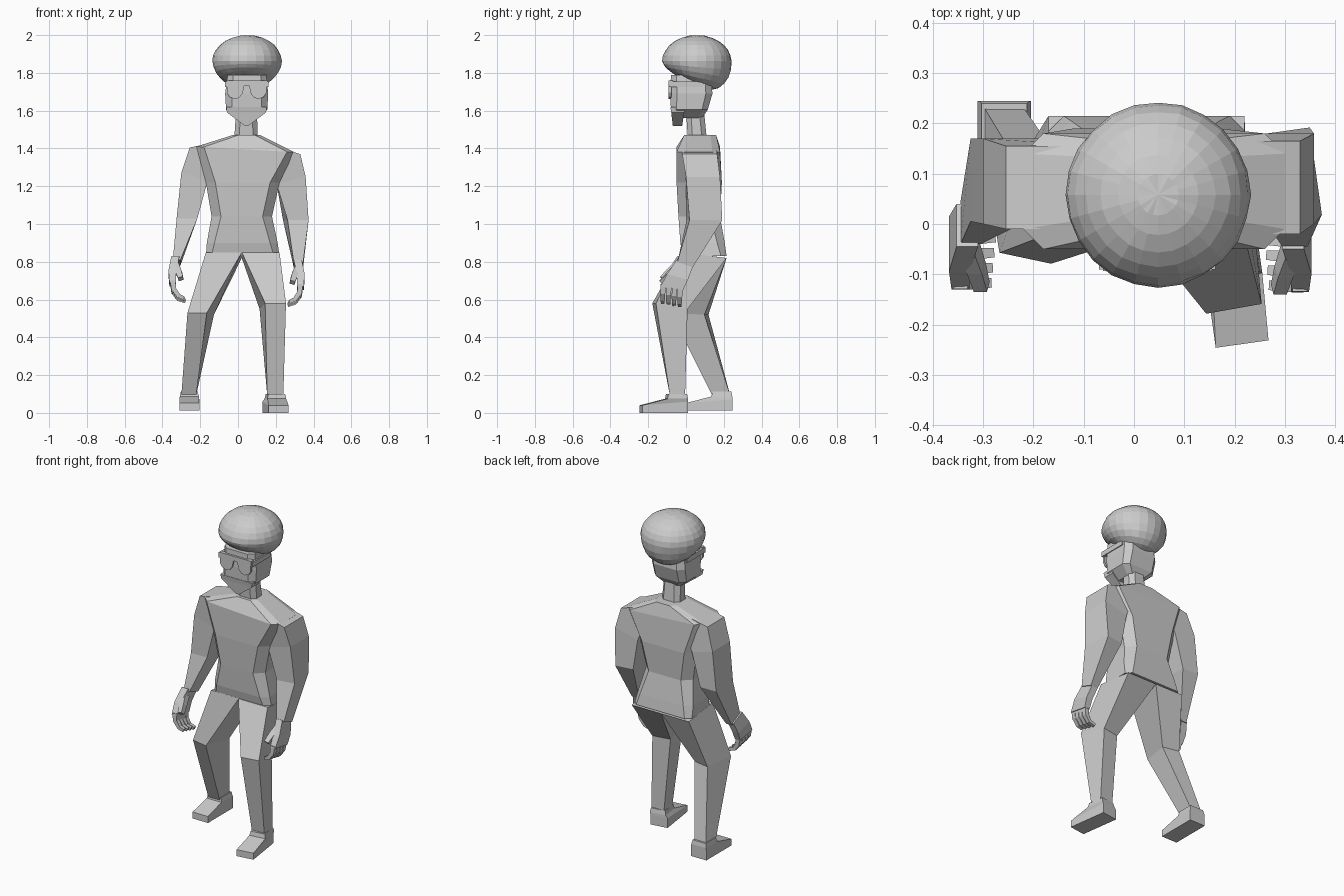
import bpy, bmesh, math, random
from mathutils import Vector, Matrix

random.seed(4)


def finish(name, bm):
    bmesh.ops.recalc_face_normals(bm, faces=bm.faces)
    me = bpy.data.meshes.new(name)
    bm.to_mesh(me)
    bm.free()
    ob = bpy.data.objects.new(name, me)
    bpy.context.collection.objects.link(ob)
    return ob


def ring(x0, x1, y0, y1, z, tx=0, ty=0, yaw=0, c=0):
    """Rectangle at height z; tx/ty lift the x1/y1 edge, c chamfers corners."""
    if c:
        pts = [(x0 + c, y0), (x1 - c, y0), (x1, y0 + c), (x1, y1 - c),
               (x1 - c, y1), (x0 + c, y1), (x0, y1 - c), (x0, y0 + c)]
    else:
        pts = [(x0, y0), (x1, y0), (x1, y1), (x0, y1)]
    mid = Vector(((x0 + x1) / 2, (y0 + y1) / 2, 0))
    rot = Matrix.Rotation(math.radians(yaw), 3, 'Z')
    return [mid + rot @ (Vector((x, y, 0)) - mid)
            + Vector((0, 0, z + tx * (x - x0) / (x1 - x0) + ty * (y - y0) / (y1 - y0)))
            for x, y in pts]


def loft(name, rings):
    bm = bmesh.new()
    loops = [[bm.verts.new(p) for p in r] for r in rings]
    n = len(loops[0])
    for a, b in zip(loops, loops[1:]):
        for i in range(n):
            j = (i + 1) % n
            bm.faces.new((a[i], a[j], b[j], b[i]))
    bm.faces.new(loops[0])
    bm.faces.new(loops[-1])
    return finish(name, bm)


def tube(name, pts, w):
    """Square section tapering along a path."""
    rings = []
    for i, p in enumerate(pts):
        d = (Vector(pts[min(i + 1, len(pts) - 1)]) - Vector(pts[max(i - 1, 0)])).normalized()
        u = d.cross(Vector((0, 1, 0))).normalized()
        v = d.cross(u)
        r = w * (1 - 0.12 * i)
        rings.append([Vector(p) + u * a * r + v * b * r
                      for a, b in ((-1, -1), (1, -1), (1, 1), (-1, 1))])
    return loft(name, rings)


# Torso
loft("torso", [
    ring(-0.03, 0.12, -0.01, 0.16, 1.47, c=0.03),
    ring(-0.22, 0.30, -0.05, 0.18, 1.41, tx=-0.03, c=0.04),
    ring(-0.17, 0.22, -0.05, 0.19, 1.22, c=0.05),
    ring(-0.14, 0.18, -0.04, 0.18, 1.04, c=0.05),
    ring(-0.165, 0.21, -0.03, 0.205, 0.90, c=0.04),
    ring(-0.17, 0.22, -0.015, 0.215, 0.83, c=0.03)])

# Arms
loft("right_arm", [
    ring(0.12, 0.33, -0.02, 0.165, 1.435, tx=-0.065),
    ring(0.205, 0.358, 0.0, 0.18, 1.21, tx=0.04),
    ring(0.25, 0.362, 0.01, 0.185, 1.02, yaw=8),
    ring(0.295, 0.345, -0.045, 0.035, 0.80, ty=-0.03)])
loft("left_arm", [
    ring(-0.255, -0.06, -0.01, 0.155, 1.405, tx=0.04),
    ring(-0.30, -0.16, 0.0, 0.17, 1.27, tx=-0.04),
    ring(-0.325, -0.215, 0.005, 0.17, 1.03),
    ring(-0.345, -0.305, -0.04, 0.045, 0.81, ty=-0.03)])

# Legs, knees bent
loft("right_leg", [
    ring(0.02, 0.22, -0.025, 0.215, 0.85, ty=-0.03),
    ring(0.128, 0.24, -0.17, 0.0, 0.58, ty=-0.03, yaw=10),
    ring(0.155, 0.24, -0.085, -0.005, 0.09)])
loft("left_leg", [
    ring(-0.17, 0.02, -0.02, 0.215, 0.85, ty=-0.03),
    ring(-0.25, -0.145, -0.07, 0.11, 0.53, ty=-0.01, yaw=-12),
    ring(-0.30, -0.222, 0.14, 0.235, 0.09)])

# Shoes
for name, cx, yh, yaw, z in (("right_shoe", 0.198, 0.005, 8, 0.0), ("left_shoe", -0.258, 0.245, 0, 0.012)):
    loft(name, [
        ring(cx - 0.053, cx + 0.053, yh - 0.245, yh, z, yaw=yaw),
        ring(cx - 0.053, cx + 0.053, yh - 0.245, yh, z + 0.04, ty=0.02, yaw=yaw),
        ring(cx - 0.05, cx + 0.05, yh - 0.11, yh, z + 0.075, yaw=yaw),
        ring(cx - 0.045, cx + 0.045, yh - 0.105, yh - 0.005, z + 0.10, yaw=yaw)])

# Hands: palm, four curled fingers, thumb
for side, s, ox, oy, oz in (("right", 1, 0.0, 0.0, 0.0), ("left", -1, 0.015, 0.005, 0.02)):
    def P(x, y, z):
        return Vector((s * (x + ox), y + oy, z + oz))

    def hand_ring(*a, **k):
        return [P(*p) for p in ring(*a, **k)]

    loft(side + "_palm", [
        hand_ring(0.295, 0.338, -0.05, 0.035, 0.81, ty=-0.04),
        hand_ring(0.312, 0.353, -0.10, 0.01, 0.735, ty=-0.03),
        hand_ring(0.312, 0.348, -0.135, -0.015, 0.67, ty=-0.02)])
    for i in range(4):
        y = -0.12 + i * 0.03
        z = 0.68 - i * 0.006
        tube(f"{side}_finger_{i + 1}", [
            P(0.33, y, z), P(0.325, y - 0.003, z - 0.045),
            P(0.30, y - 0.004, z - 0.08), P(0.272 - i * 0.003, y - 0.002, z - 0.092)], 0.0145)
    tube(side + "_thumb", [P(0.315, -0.05, 0.765), P(0.298, -0.095, 0.725), P(0.288, -0.13, 0.69)], 0.018)

# Neck and head
loft("neck", [
    ring(-0.02, 0.105, 0.01, 0.11, 1.45, c=0.025),
    ring(-0.01, 0.10, 0.0, 0.095, 1.60, c=0.025)])
loft("head", [
    ring(-0.055, 0.15, -0.08, 0.13, 1.79, c=0.03),
    ring(-0.068, 0.16, -0.083, 0.14, 1.69, c=0.035),
    ring(-0.063, 0.155, -0.08, 0.115, 1.605, c=0.03),
    ring(-0.01, 0.10, -0.04, 0.085, 1.56, c=0.02)])
# Pointed beard
loft("beard", [
    ring(-0.063, 0.153, -0.083, 0.0, 1.62),
    ring(-0.058, 0.148, -0.078, -0.01, 1.59),
    ring(0.035, 0.055, -0.07, -0.02, 1.52)])

# Sunglasses: bar, teardrop lenses, side arms
loft("glasses_bar", [ring(-0.062, 0.155, -0.093, -0.07, z) for z in (1.732, 1.76)])
for side, s in (("left", -1), ("right", 1)):
    outline = [(0.012, 1.735), (0.105, 1.735), (0.105, 1.695), (0.09, 1.672),
               (0.065, 1.662), (0.04, 1.668), (0.022, 1.69)]
    loft(side + "_lens", [[Vector((0.046 + s * x, y, z)) for x, z in outline] for y in (-0.092, -0.078)])
    xs = sorted((0.046 + s * 0.098, 0.046 + s * 0.116))
    loft(side + "_glasses_arm", [ring(*xs, -0.09, 0.09, z) for z in (1.725, 1.755)])

# Bulky hair, lower at the back and slightly lumpy
bm = bmesh.new()
bmesh.ops.create_uvsphere(bm, u_segments=24, v_segments=14, radius=1)
for v in bm.verts:
    k = 1 + random.uniform(-0.012, 0.006)
    x, y, z = v.co * k
    drop = max(0, -z) * y * 0.07
    v.co = (0.048 + 0.184 * x, 0.058 + 0.184 * y, 1.862 + 0.138 * z - drop)
finish("hair", bm)
